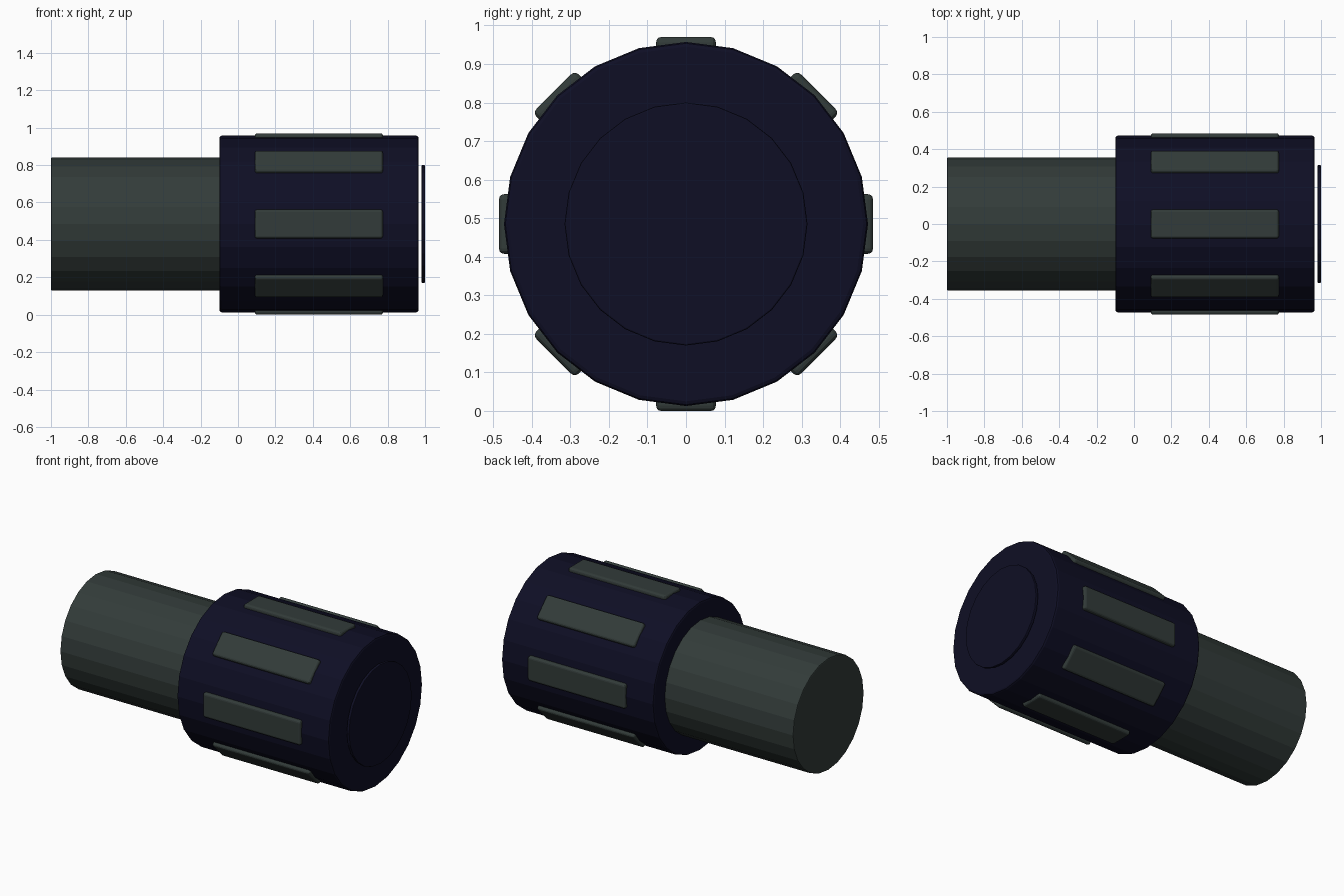
import bpy
import math
from mathutils import Matrix, Vector

if "Cube" in bpy.data.objects:
    bpy.data.objects.remove(bpy.data.objects["Cube"])

ZC = 0.485  # height of the long axis


def material(name, rgb):
    m = bpy.data.materials.new(name)
    m.diffuse_color = (*rgb, 1.0)
    m.use_nodes = True
    m.node_tree.nodes["Principled BSDF"].inputs["Base Color"].default_value = m.diffuse_color
    return m


navy = material("dark navy", (0.0045, 0.0045, 0.018))
grey = material("green grey", (0.032, 0.044, 0.041))


def finish(ob, name, mat, bevel, segments=2):
    ob.name = name
    ob.data.materials.append(mat)
    if bevel:
        b = ob.modifiers.new("soft edges", 'BEVEL')
        b.width = bevel
        b.segments = segments
        b.limit_method = 'ANGLE'
        b.angle_limit = math.radians(40)
    return ob


def barrel(name, x0, x1, radius, mat, bevel):
    """24-sided cylinder along x, with a corner at the top."""
    bpy.ops.mesh.primitive_cylinder_add(vertices=24, radius=radius, depth=x1 - x0)
    ob = bpy.context.object
    ob.data.transform(Matrix.Rotation(math.pi / 2, 4, 'Y'))
    ob.location = ((x0 + x1) / 2, 0, ZC)
    return finish(ob, name, mat, bevel)


# Shaft, wide knob and thin end disc
barrel("shaft", -1.0, -0.05, 0.355, grey, 0.006)
barrel("knob", -0.10, 0.966, 0.472, navy, 0.012)
barrel("end_disc", 0.982, 1.0, 0.315, navy, 0.004)

# Eight grip pads around the knob
for i in range(8):
    a = i * math.pi / 4
    bpy.ops.mesh.primitive_cube_add(size=1)
    pad = bpy.context.object
    pad.data.transform(Matrix.Diagonal((0.685, 0.155, 0.08, 1)))
    pad.data.transform(Matrix.Translation(Vector((0.4325, 0, 0.485 - 0.04))))
    pad.data.transform(Matrix.Rotation(a, 4, 'X'))
    pad.location = (0, 0, ZC)
    finish(pad, f"grip_pad_{i + 1}", grey, 0.014, 3)
